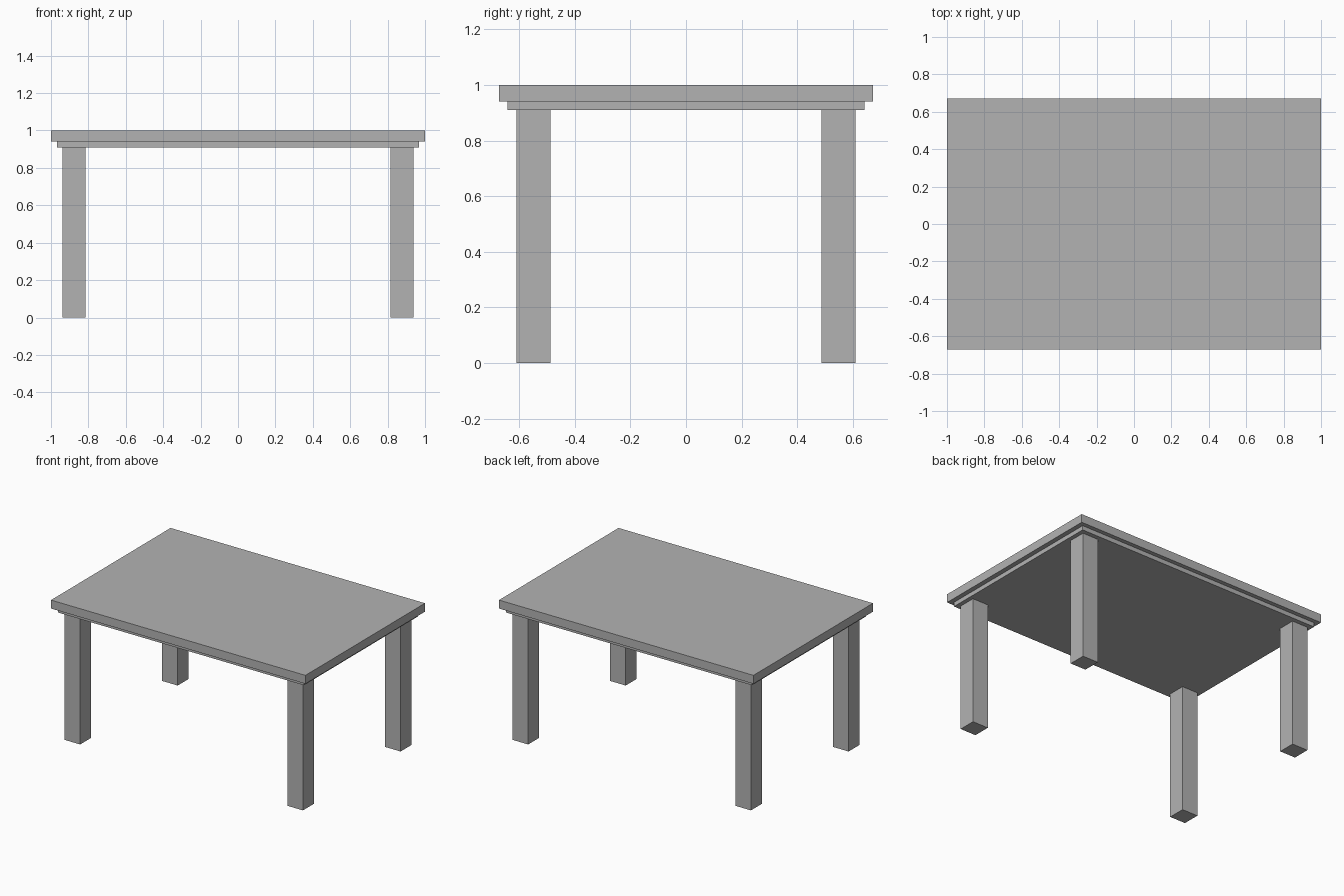
import bpy

# Remove the default cube
default_cube = bpy.data.objects.get("Cube")
if default_cube:
    bpy.data.objects.remove(default_cube, do_unlink=True)

# Single plain grey finish
GREY = (0.45, 0.45, 0.45, 1.0)
grey = bpy.data.materials.new("plain_grey")
grey.use_nodes = True
grey.diffuse_color = GREY
grey.node_tree.nodes["Principled BSDF"].inputs["Base Color"].default_value = GREY

TOP_Z, TOP_UNDERSIDE, LEG_TOP = 1.0, 0.94, 0.909


def box(name, x, y, width, depth, bottom, top):
    """Box centred on x, y and spanning bottom to top in height."""
    bpy.ops.mesh.primitive_cube_add(size=1, location=(x, y, (bottom + top) / 2))
    obj = bpy.context.object
    obj.name = obj.data.name = name
    obj.scale = (width, depth, top - bottom)
    bpy.ops.object.transform_apply(location=False, rotation=False, scale=True)
    obj.data.materials.append(grey)
    return obj


# Tabletop and the smaller slab beneath it
box("tabletop", 0, 0, 2.0, 1.342, TOP_UNDERSIDE, TOP_Z)
box("under_slab", 0, 0, 1.934, 1.282, LEG_TOP, TOP_UNDERSIDE)

# Four square legs, one near each corner
for side, sx in (("left", 1), ("right", -1)):
    for end, sy in (("front", -1), ("back", 1)):
        box(f"{end}_{side}_leg", sx * 0.876, sy * 0.548, 0.123, 0.123, 0, LEG_TOP)
